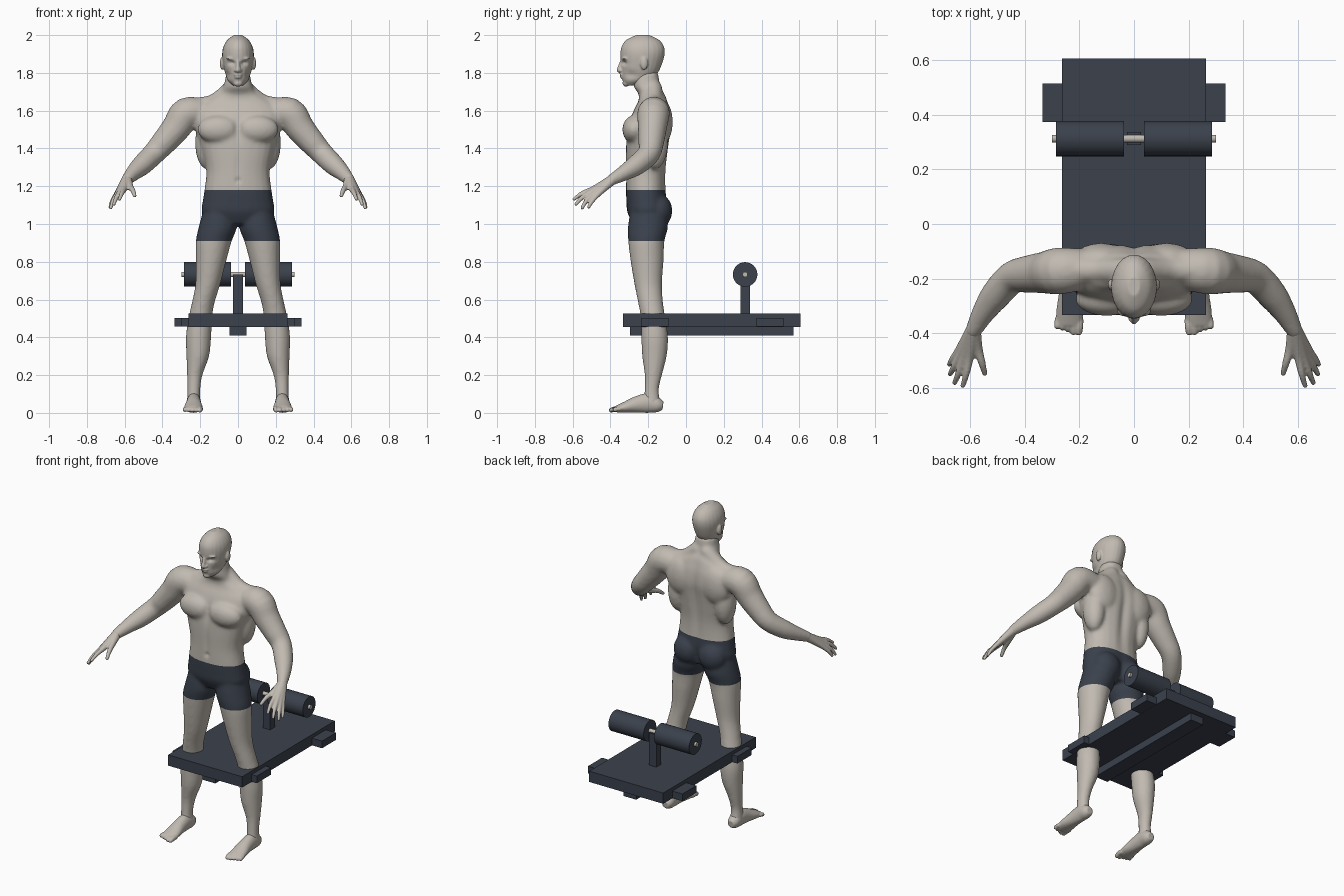
import bpy
import bmesh
import math
from mathutils import Vector, Matrix

if "Cube" in bpy.data.objects:
    bpy.data.objects.remove(bpy.data.objects["Cube"], do_unlink=True)


def material(name, colour):
    mat = bpy.data.materials.new(name)
    mat.use_nodes = True
    mat.diffuse_color = (*colour, 1)
    mat.node_tree.nodes["Principled BSDF"].inputs["Base Color"].default_value = (*colour, 1)
    return mat


SKIN = material("warm grey skin", (.53, .49, .44))
DARK = material("dark slate", (.043, .053, .073))


# ---------- helpers ----------
def spline(points, steps=4):
    """Smooth interpolation through tuples of any length."""
    result = []
    last = len(points) - 1
    for i in range(last):
        p0, p1, p2, p3 = (points[min(max(k, 0), last)] for k in (i - 1, i, i + 1, i + 2))
        for s in range(steps):
            t = s / steps
            result.append([b + t / 2 * (c - a + t * (2*a - 5*b + 4*c - d + t * (3*(b - c) + d - a)))
                           for a, b, c, d in zip(p0, p1, p2, p3)])
    return result + [list(points[-1])]


def loft(bm, points, level=False, power=1.0, side=1, sides=24):
    """Tube of elliptical rings: x, y, z, half width, half depth."""
    path = spline(points)
    rings = []
    for i, (x, y, z, rx, ry) in enumerate(path):
        before = Vector(path[max(i - 1, 0)][:3])
        after = Vector(path[min(i + 1, len(path) - 1)][:3])
        turn = Matrix.Identity(3) if level else (after - before).to_track_quat('Z', 'Y').to_matrix()
        ring = []
        for k in range(sides):
            a = math.tau * k / sides
            c, s = math.cos(a), math.sin(a)
            offset = Vector((rx * math.copysign(abs(c) ** power, c),
                             ry * math.copysign(abs(s) ** power, s), 0))
            p = Vector((x, y, z)) + turn @ offset
            ring.append(bm.verts.new((p.x * side, p.y, p.z)))
        rings.append(ring)
    for low, high in zip(rings, rings[1:]):
        for k in range(sides):
            n = (k + 1) % sides
            bm.faces.new((low[k], low[n], high[n], high[k]))
    bm.faces.new(rings[0][::-1])
    bm.faces.new(rings[-1])


def tube(bm, points, side=1):
    """Round limb: x, y, z, radius, with rounded ends."""
    loft(bm, [(*p, p[3]) for p in points], side=side)
    for p in (points[0], points[-1]):
        ball(bm, p[:3], [p[3]] * 3, side)


def ball(bm, centre, size, side=1):
    place = Matrix.Translation((centre[0] * side, *centre[1:])) @ Matrix.Diagonal((*size, 1))
    bmesh.ops.create_uvsphere(bm, u_segments=24, v_segments=16, radius=1, matrix=place)


def sculpt(name, bm, voxel, smoothing, dents=()):
    """Fuse overlapping volumes into one soft skin, then press in the dents."""
    bmesh.ops.recalc_face_normals(bm, faces=bm.faces)
    mesh = bpy.data.meshes.new(name)
    bm.to_mesh(mesh)
    bm.free()
    obj = bpy.data.objects.new(name, mesh)
    bpy.context.collection.objects.link(obj)
    remesh = obj.modifiers.new("fuse", 'REMESH')
    remesh.mode = 'VOXEL'
    remesh.voxel_size = voxel
    soften = obj.modifiers.new("soften", 'SMOOTH')
    soften.factor = .5
    soften.iterations = smoothing
    graph = bpy.context.evaluated_depsgraph_get()
    obj.data = bpy.data.meshes.new_from_object(obj.evaluated_get(graph))
    obj.modifiers.clear()
    obj.data.materials.clear()
    obj.data.materials.append(SKIN)
    normals = [v.normal.copy() for v in obj.data.vertices]
    for vert, normal in zip(obj.data.vertices, normals):
        for centre, size, depth in dents:
            d = sum(((a - b) / r) ** 2 for a, b, r in zip(vert.co, centre, size))
            if d < 6:
                vert.co -= normal * depth * math.exp(-d)
    obj.data.polygons.foreach_set("use_smooth", [True] * len(obj.data.polygons))
    return obj


# ---------- body: torso, arms and legs ----------
bm = bmesh.new()
torso = [(1.0, -.2, .12, .08), (1.06, -.205, .19, .105), (1.12, -.208, .187, .108),
         (1.18, -.212, .178, .106), (1.28, -.212, .168, .106), (1.38, -.207, .188, .112),
         (1.46, -.2, .212, .116), (1.53, -.19, .235, .115), (1.6, -.18, .235, .098),
         (1.65, -.175, .18, .078), (1.69, -.182, .105, .07), (1.73, -.207, .077, .071),
         (1.8, -.212, .062, .066)]
loft(bm, [(0, y, z, rx, ry) for z, y, rx, ry in torso], level=True, power=.88)
leg = [(.1, -.2, 1.07, .085, .095), (.108, -.202, .98, .101, .106), (.128, -.21, .91, .095, .096),
       (.143, -.206, .8, .08, .087), (.16, -.2, .68, .066, .073), (.185, -.187, .58, .06, .066),
       (.2, -.174, .5, .063, .065), (.209, -.166, .4, .067, .071), (.213, -.167, .3, .06, .065),
       (.229, -.173, .2, .041, .046), (.234, -.182, .12, .034, .038), (.235, -.178, .05, .037, .045)]
arm = [(.18, -.165, 1.585, .075), (.272, -.172, 1.585, .086), (.327, -.178, 1.51, .077),
       (.39, -.184, 1.435, .068), (.447, -.197, 1.372, .06), (.508, -.262, 1.312, .055),
       (.552, -.325, 1.272, .043), (.588, -.39, 1.235, .031)]
for side in (-1, 1):
    loft(bm, leg, level=True, side=side)
    tube(bm, arm, side)
    # neck slope
    tube(bm, [(.03, -.175, 1.715, .05), (.13, -.17, 1.642, .045), (.25, -.17, 1.612, .055)], side)
    ball(bm, (.1, -.275, 1.5), (.115, .062, .075), side)    # chest
    ball(bm, (.12, -.13, 1.54), (.105, .06, .12), side)     # shoulder blade
    ball(bm, (.165, -.165, 1.43), (.062, .07, .14), side)   # side of back
    ball(bm, (.088, -.148, 1.07), (.09, .076, .09), side)   # seat
    ball(bm, (.183, -.225, .6), (.035, .03, .045), side)    # knee
body = sculpt("body", bm, .01, 7, [
    ((0, -.08, 1.42), (.028, .1, .22), .014),
    ((0, -.08, 1.06), (.02, .08, .06), .014),
    ((0, -.33, 1.5), (.02, .06, .07), .01),
    ((0, -.32, 1.3), (.015, .05, .1), .005),
    ((0, -.32, 1.23), (.012, .03, .012), .01)])

# shorts: clean hem and waistband cuts, coloured by height
HEM, WAIST = .91, 1.18
body.data.materials.append(DARK)
bm = bmesh.new()
bm.from_mesh(body.data)
for height in (HEM, WAIST):
    bmesh.ops.bisect_plane(bm, geom=bm.verts[:] + bm.edges[:] + bm.faces[:],
                           plane_co=(0, 0, height), plane_no=(0, 0, 1))
for face in bm.faces:
    face.material_index = int(HEM < face.calc_center_median().z < WAIST)
bm.to_mesh(body.data)
bm.free()

# ---------- head ----------
bm = bmesh.new()
skull = [(1.733, -.287, .026, .034), (1.76, -.263, .055, .073), (1.8, -.245, .069, .096),
         (1.85, -.235, .079, .109), (1.9, -.23, .084, .117), (1.94, -.229, .077, .112),
         (1.975, -.229, .056, .086), (2.0, -.229, .022, .035)]
loft(bm, [(0, y, z, rx, ry) for z, y, rx, ry in skull], level=True)
tube(bm, [(0, -.337, 1.868, .01), (0, -.349, 1.835, .011), (0, -.354, 1.815, .014)])  # nose
ball(bm, (0, -.336, 1.791), (.025, .016, .007))   # upper lip
ball(bm, (0, -.334, 1.777), (.021, .016, .007))   # lower lip
ball(bm, (0, -.318, 1.745), (.025, .018, .018))   # chin
for side in (-1, 1):
    ball(bm, (.012, -.344, 1.812), (.01, .013, .009), side)   # nostril
    ball(bm, (.034, -.318, 1.876), (.028, .022, .009), side)  # brow
    ball(bm, (.084, -.222, 1.85), (.012, .02, .034), side)    # ear
sockets = [((x, -.325, 1.852), (.017, .04, .011), .014) for x in (-.034, .034)]
cheeks = [((x, -.29, 1.79), (.02, .04, .022), .007) for x in (-.056, .056)]
sculpt("head", bm, .005, 3, sockets + cheeks)

# ---------- hands ----------
bm = bmesh.new()
wrist = (.588, -.385, 1.238, .027)
fingers = [((.603, -.485, 1.187, .017), (.615, -.55, 1.162, .012), (.627, -.592, 1.132, .009)),
           ((.62, -.485, 1.178, .017), (.643, -.547, 1.142, .012), (.657, -.582, 1.105, .009)),
           ((.632, -.475, 1.168, .017), (.66, -.525, 1.125, .012), (.674, -.55, 1.085, .009)),
           ((.64, -.46, 1.163, .015), (.667, -.497, 1.12, .011), (.677, -.515, 1.09, .009)),
           ((.573, -.455, 1.2, .018), (.557, -.51, 1.178, .013), (.547, -.547, 1.15, .01))]
for side in (-1, 1):
    for finger in fingers:
        tube(bm, [wrist, *finger], side)
sculpt("hands", bm, .005, 2)

# ---------- feet ----------
bm = bmesh.new()
foot = [(.233, -.122, .038, .022, .022), (.233, -.15, .042, .036, .04), (.234, -.2, .052, .038, .052),
        (.235, -.26, .044, .041, .044), (.236, -.32, .03, .049, .03), (.237, -.37, .019, .048, .018)]
for side in (-1, 1):
    loft(bm, foot, side=side)
    for i in range(5):
        x, r = .2 + i * .02, .015 - i * .001
        tip = -.396 + .005 * i * (i > 1)
        tube(bm, [(x, -.35, .021, r), (x + .001, -.375, .02, r), (x + .002, tip, .014, r * .85)], side)
sculpt("feet", bm, .005, 2)


# ---------- bench ----------
def box(name, low, high):
    bm = bmesh.new()
    bmesh.ops.create_cube(bm, size=1)
    for v in bm.verts:
        v.co = [b if c > 0 else a for a, b, c in zip(low, high, v.co)]
    mesh = bpy.data.meshes.new(name)
    bm.to_mesh(mesh)
    bm.free()
    mesh.materials.append(DARK)
    bpy.context.collection.objects.link(bpy.data.objects.new(name, mesh))


def bar(name, start, end, radius, mat):
    bpy.ops.mesh.primitive_cylinder_add(vertices=32, radius=radius, depth=end - start,
                                        location=((start + end) / 2, .313, .733),
                                        rotation=(0, math.pi / 2, 0))
    obj = bpy.context.object
    obj.name = name
    obj.data.materials.append(mat)
    bpy.ops.object.shade_smooth_by_angle()


box("bench_board", (-.263, -.333, .456), (.263, .607, .525))
box("bench_beam", (-.046, -.296, .41), (.046, .57, .456))
box("roller_post", (-.026, .289, .525), (.026, .338, .733))
for label, side in (("right", -1), ("left", 1)):
    for end, reach, back, front in (("rear", .335, .374, .515), ("front", .3, -.238, -.093)):
        xs = sorted((side * .2, side * reach))
        box(f"{end}_{label}_block", (xs[0], back, .457), (xs[1], front, .503))
    bar(f"{label}_roller", *sorted((side * .037, side * .286)), .065, DARK)
bar("roller_rod", -.3, .3, .014, SKIN)
